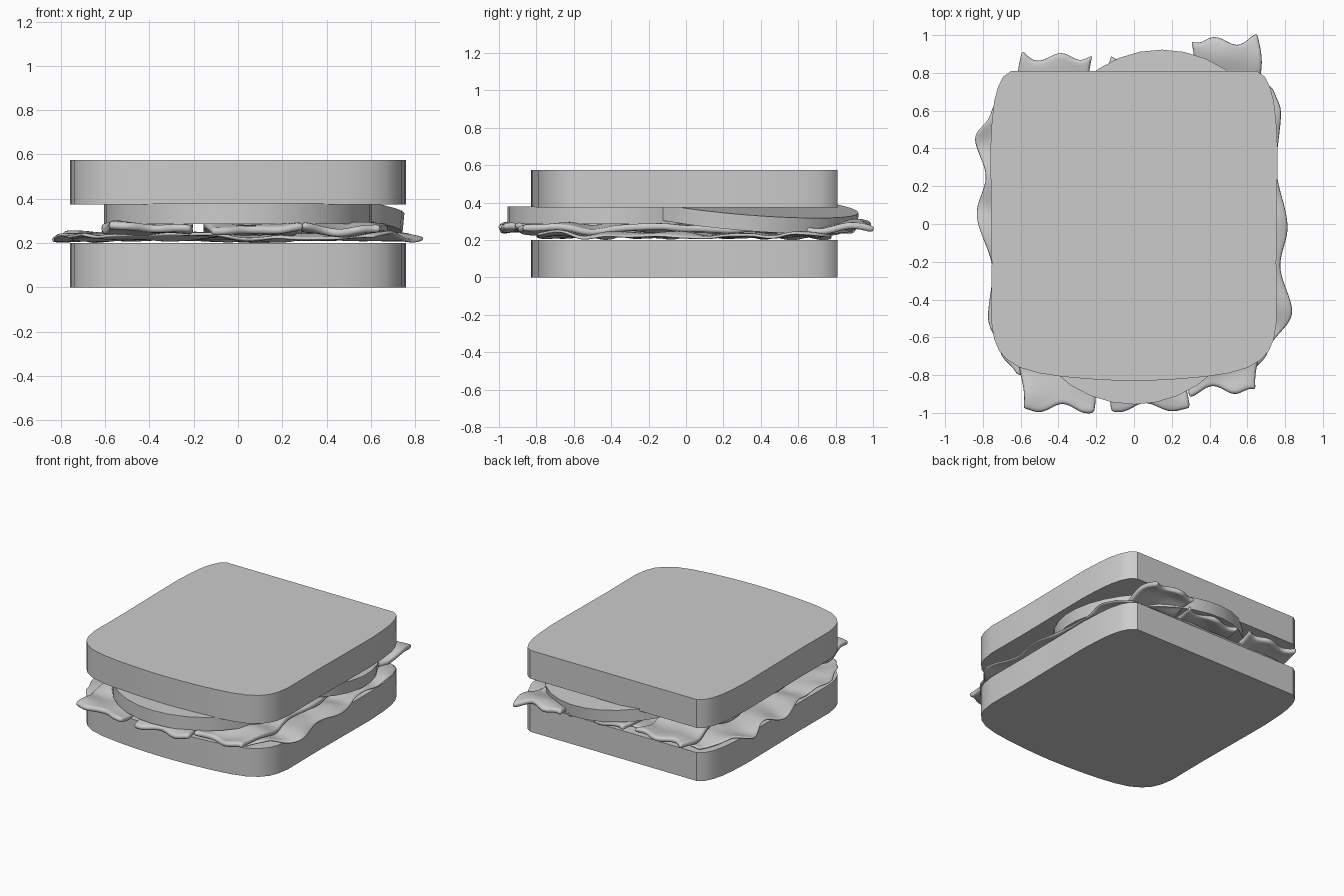
import bpy, bmesh, math
from mathutils import Vector, Matrix, noise

if "Cube" in bpy.data.objects:
    bpy.data.objects.remove(bpy.data.objects["Cube"])


def finish(name, bm, angle=30):
    bmesh.ops.recalc_face_normals(bm, faces=bm.faces)
    me = bpy.data.meshes.new(name)
    bm.to_mesh(me)
    bm.free()
    ob = bpy.data.objects.new(name, me)
    bpy.context.collection.objects.link(ob)
    bpy.ops.object.select_all(action='DESELECT')
    ob.select_set(True)
    bpy.context.view_layer.objects.active = ob
    bpy.ops.object.shade_smooth_by_angle(angle=math.radians(angle))
    return ob


def bread(name, z0, z1):
    half = [(0, -0.83), (0.13, -0.827), (0.25, -0.82), (0.38, -0.808), (0.5, -0.79),
            (0.6, -0.762), (0.67, -0.72), (0.715, -0.67), (0.74, -0.61), (0.755, -0.52),
            (0.753, -0.2), (0.758, 0.2), (0.76, 0.4), (0.752, 0.55), (0.74, 0.65),
            (0.72, 0.725), (0.692, 0.78), (0.65, 0.81)]
    outline = half + [(-x, y) for x, y in reversed(half[1:])]
    bm = bmesh.new()
    face = bm.faces.new([bm.verts.new((x, y, z0)) for x, y in outline])
    top = bmesh.ops.extrude_face_region(bm, geom=[face])['geom']
    bmesh.ops.translate(bm, verts=[v for v in top if isinstance(v, bmesh.types.BMVert)],
                        vec=(0, 0, z1 - z0))
    if not face.is_valid or len(bm.faces) < len(outline) + 2:
        bm.faces.new([v for v in bm.verts if abs(v.co.z - z0) < 1e-6][:len(outline)])
    return finish(name, bm)


def slice_disc(name, centre, radius, depth, slope=(0, 0)):
    # centre is the middle of the top face; slope is the rise along x and y
    bm = bmesh.new()
    bmesh.ops.create_cone(bm, cap_ends=True, segments=32, radius1=radius,
                          radius2=radius, depth=depth)
    bmesh.ops.translate(bm, verts=bm.verts, vec=(0, 0, -depth / 2))
    normal = Vector((-slope[0], -slope[1], 1)).normalized()
    rot = Vector((0, 0, 1)).rotation_difference(normal).to_matrix().to_4x4()
    bmesh.ops.transform(bm, matrix=Matrix.Translation(centre) @ rot, verts=bm.verts)
    return finish(name, bm)


def sheet(name, nx, ny, shape, thick):
    # wavy grid, shape(u, v) gives a point for u, v in -1..1
    bm = bmesh.new()
    g = [[bm.verts.new(shape(2 * i / nx - 1, 2 * j / ny - 1)) for i in range(nx + 1)]
         for j in range(ny + 1)]
    for j in range(ny):
        for i in range(nx):
            bm.faces.new((g[j][i], g[j][i + 1], g[j + 1][i + 1], g[j + 1][i]))
    ob = finish(name, bm, 80)
    solid = ob.modifiers.new("thickness", 'SOLIDIFY')
    solid.thickness, solid.offset = thick, 0
    sub = ob.modifiers.new("rounding", 'SUBSURF')
    sub.levels = sub.render_levels = 1
    return ob


def lerp_table(table, t):
    for (a, p), (b, q) in zip(table, table[1:]):
        if t <= b:
            k = (t - a) / (b - a)
            k = k * k * (3 - 2 * k)
            return p + (q - p) * k
    return table[-1][1]


# Bread slices
bread("bottom_bread", 0.0, 0.2)
bread("top_bread", 0.375, 0.575)

# Tomato slices, the back one leaning down to the right
slice_disc("front_tomato", (0, -0.35, 0.38), 0.605, 0.095)
slice_disc("back_tomato", (0.15, 0.32, 0.395), 0.605, 0.085, (-0.1, -0.082))

# Lettuce leaf with ruffled sides
LEFT = [(-0.8, -0.62), (-0.68, -0.71), (-0.5, -0.775), (-0.25, -0.75), (0.06, -0.835),
        (0.25, -0.785), (0.46, -0.845), (0.58, -0.76), (0.78, -0.65)]
RIGHT = [(-0.8, 0.62), (-0.68, 0.71), (-0.47, 0.84), (-0.22, 0.775), (-0.02, 0.815),
         (0.3, 0.755), (0.6, 0.78), (0.72, 0.74), (0.78, 0.65)]


def leaf(u, v):
    y = -0.01 + 0.79 * v
    a, b = lerp_table(LEFT, y), lerp_table(RIGHT, y)
    x = a + (b - a) * (u + 1) / 2
    z = 0.229 + 0.022 * noise.noise((x * 5, y * 6, 3)) + 0.008 * math.sin(19 * y + 4 * x)
    z -= 0.02 * max(0, (x - 0.74) / 0.1)
    return x, y, z


sheet("lettuce", 48, 48, leaf, 0.016)


# Bacon rashers: left, right, front end, back end, height
def rasher(name, x0, x1, y0, y1, z0, seed):
    def shape(u, v):
        x = (x0 + x1) / 2 + (x1 - x0) / 2 * u
        y = (y0 + y1) / 2 + (y1 - y0) / 2 * v
        end = abs(v) ** 6
        y += 0.022 * end * math.sin(5 * u + seed) + 0.02 * v * end * (abs(u) ** 4)
        xx = x + 0.018 * math.sin(13 * y + seed) * (0.5 + abs(u) / 2)
        z = z0 + 0.03 * noise.noise((x * 5, y * 5, seed * 7)) + 0.009 * math.sin(16 * y + 5 * x + seed)
        return xx, y, z
    return sheet(name, 16, 64, shape, 0.036)


rasher("left_bacon", -0.6, -0.22, -0.975, 0.885, 0.262, 1.0)
rasher("middle_bacon", -0.14, 0.28, -0.97, 0.88, 0.258, 2.0)
rasher("right_bacon", 0.3, 0.66, -0.88, 0.97, 0.264, 3.0)
